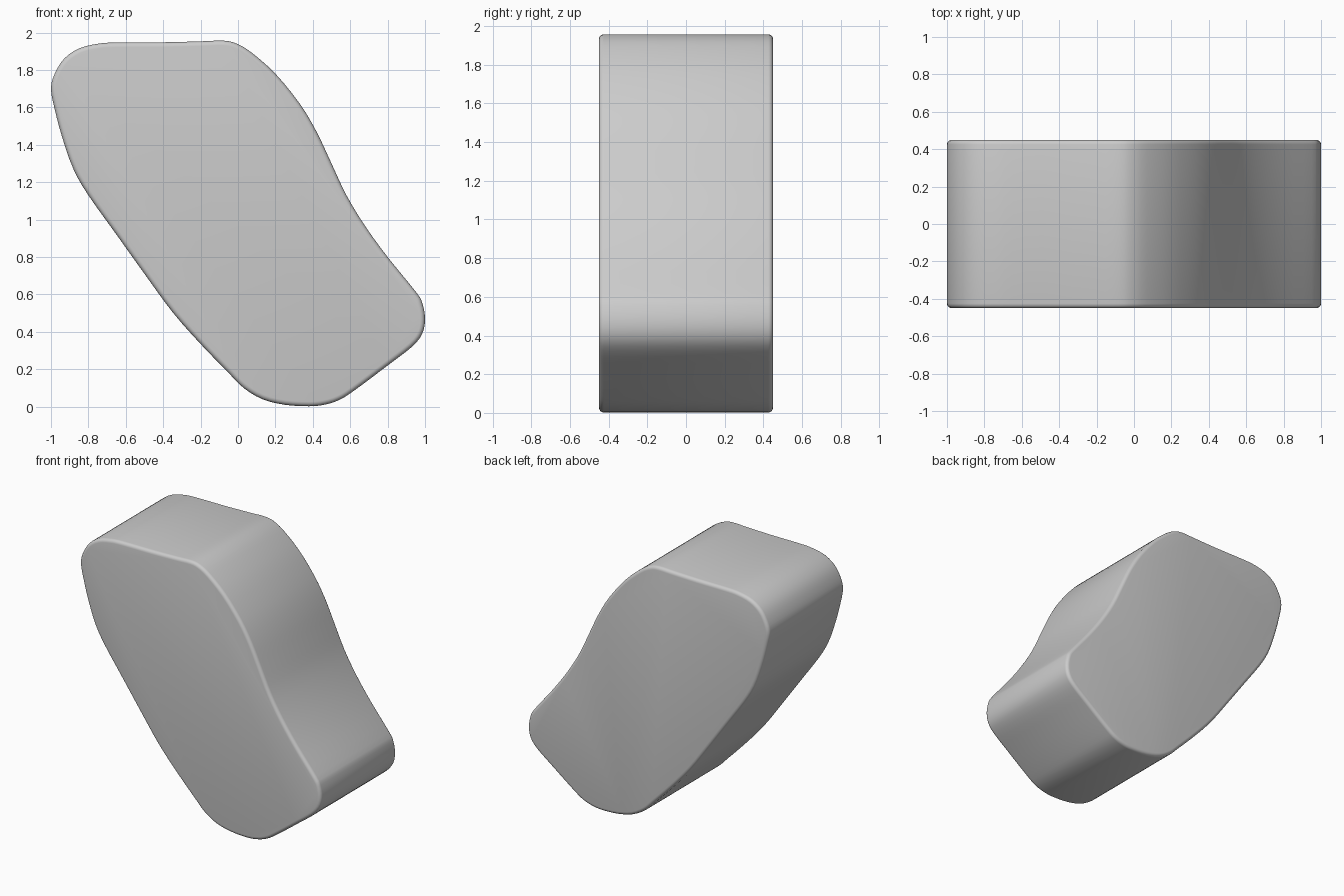
import bpy, bmesh, math
from mathutils import Vector

if "Cube" in bpy.data.objects:
    bpy.data.objects.remove(bpy.data.objects["Cube"])

# Front outline (x, z), clockwise from the left shoulder
OUTLINE = [
    (-1.0, 1.70), (-0.98, 1.78), (-0.93, 1.86), (-0.85, 1.915), (-0.75, 1.94),
    (-0.65, 1.947), (-0.4, 1.948), (-0.2, 1.953), (-0.08, 1.957), (-0.01, 1.942),
    (0.07, 1.895), (0.2, 1.78), (0.33, 1.62), (0.42, 1.47), (0.5, 1.30),
    (0.58, 1.13), (0.68, 0.965), (0.8, 0.80), (0.95, 0.615), (0.985, 0.555),
    (1.0, 0.47), (0.985, 0.39), (0.93, 0.32), (0.8, 0.22), (0.62, 0.085),
    (0.54, 0.035), (0.46, 0.01), (0.38, 0.002), (0.25, 0.01), (0.13, 0.04),
    (0.03, 0.10), (-0.05, 0.18), (-0.2, 0.335), (-0.35, 0.505), (-0.5, 0.71),
    (-0.65, 0.92), (-0.8, 1.13), (-0.88, 1.27), (-0.94, 1.44), (-0.98, 1.59),
]
HALF_DEPTH = 0.45


def smooth_loop(points, steps):
    """Closed Catmull-Rom curve through the points."""
    pts = [Vector(p) for p in points]
    n = len(pts)
    result = []
    for i in range(n):
        a, b, c, d = (pts[(i + k) % n] for k in (-1, 0, 1, 2))
        for s in range(steps):
            t = s / steps
            result.append(0.5 * (2 * b + (c - a) * t
                                 + (2 * a - 5 * b + 4 * c - d) * t * t
                                 + (3 * b - a - 3 * c + d) * t ** 3))
    return result


# Slab: outline extruded front to back
bm = bmesh.new()
face = bm.faces.new([bm.verts.new((p.x, -HALF_DEPTH, p.y))
                     for p in smooth_loop(OUTLINE, 3)])
extruded = bmesh.ops.extrude_face_region(bm, geom=[face], use_keep_orig=True)
verts = [v for v in extruded["geom"] if isinstance(v, bmesh.types.BMVert)]
bmesh.ops.translate(bm, verts=verts, vec=(0, 2 * HALF_DEPTH, 0))
bmesh.ops.recalc_face_normals(bm, faces=bm.faces)

# Rounded rims on both flat faces
rims = [e for e in bm.edges if abs(e.verts[0].co.y - e.verts[1].co.y) < 1e-5]
bmesh.ops.bevel(bm, geom=rims, offset=0.025, segments=4, profile=0.5,
                affect='EDGES', clamp_overlap=True)

mesh = bpy.data.meshes.new("rounded_slab")
bm.to_mesh(mesh)
bm.free()
slab = bpy.data.objects.new("rounded_slab", mesh)
bpy.context.collection.objects.link(slab)
bpy.context.view_layer.objects.active = slab
slab.select_set(True)
bpy.ops.object.shade_smooth_by_angle(angle=math.radians(40))
